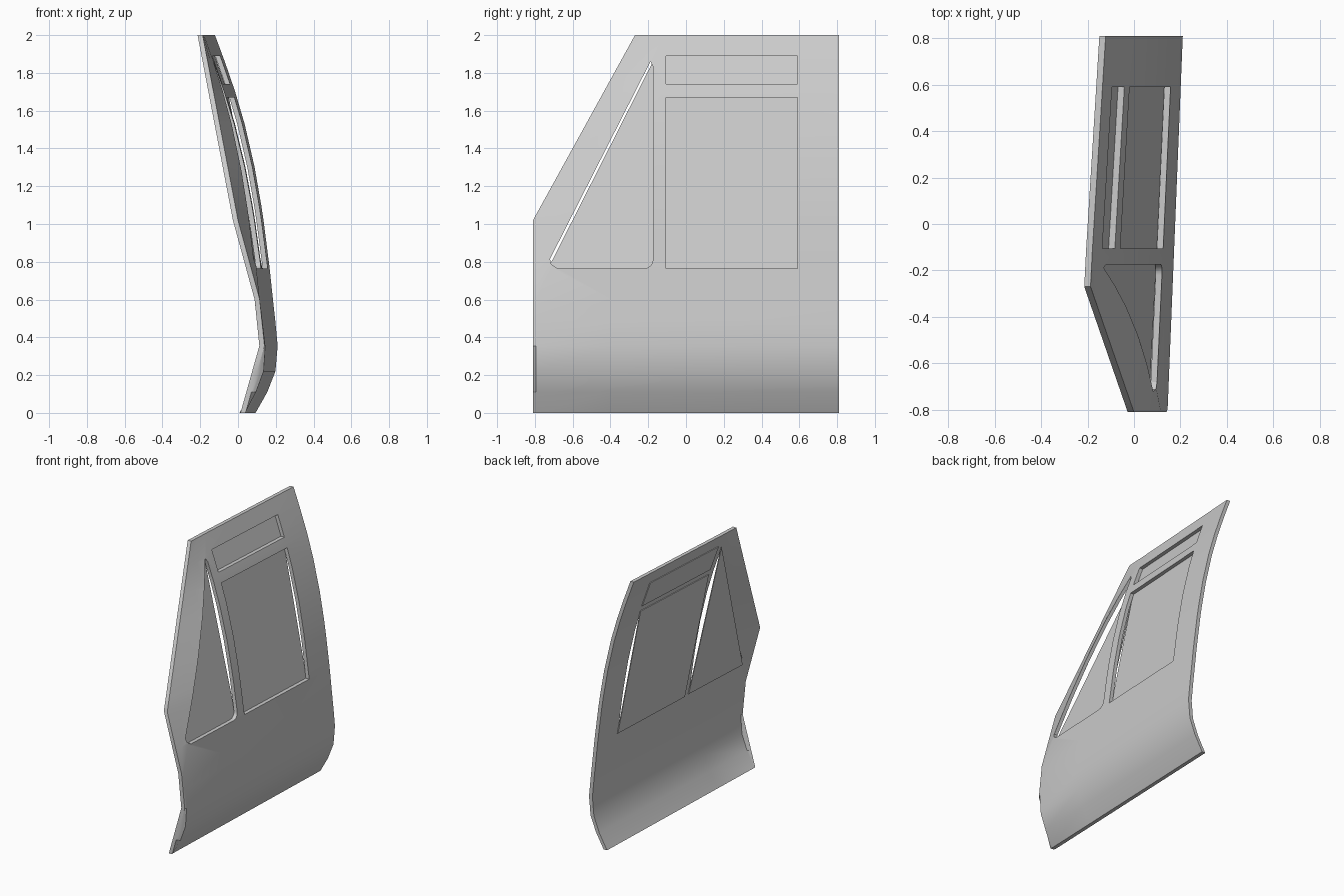
import bpy, bmesh, math

cube = bpy.data.objects.get("Cube")
if cube:
    bpy.data.objects.remove(cube, do_unlink=True)

grey = bpy.data.materials.new("plain_grey")
grey.use_nodes = True
colour = (0.6, 0.6, 0.6, 1)
grey.diffuse_color = colour
grey.node_tree.nodes["Principled BSDF"].inputs["Base Color"].default_value = colour

THICK = 0.027
# Section of the outer skin at the rear edge, as (z, x)
SECTION = [(0, .093), (.11, .155), (.22, .198), (.355, .21), (.49, .197), (.6, .185),
           (.77, .167), (1.02, .135), (1.1, .123), (1.3, .088), (1.53, .035),
           (1.7, -.015), (1.86, -.07), (2, -.122)]
# Front edge of the skin: depth and outline against height
FRONT_X = [(0, .04), (.355, .14), (.6, .115), (1.02, 0), (2, -.187)]
FRONT_Y = [(0, -.81), (1.02, -.81), (2, -.27)]
CREASE_Y = [(0, -.795), (.6, -.795), (2, -.117)]


def lerp_table(table, z):
    for (z0, v0), (z1, v1) in zip(table, table[1:]):
        if z <= z1:
            return v0 + (v1 - v0) * (z - z0) / (z1 - z0)
    return table[-1][1]


def main_x(y, z):
    return lerp_table(SECTION, z) - (.036 + .013 * z) * (.81 - y)


def skin_x(y, z):
    """Outer skin depth, folding inward ahead of the crease."""
    crease, edge = lerp_table(CREASE_Y, z), lerp_table(FRONT_Y, z)
    if y >= crease:
        return main_x(y, z)
    t = (crease - y) / (crease - edge)
    return main_x(crease, z) * (1 - t) + lerp_table(FRONT_X, z) * t


def finish(bm, name):
    bmesh.ops.recalc_face_normals(bm, faces=bm.faces)
    mesh = bpy.data.meshes.new(name)
    bm.to_mesh(mesh)
    bm.free()
    mesh.materials.append(grey)
    obj = bpy.data.objects.new(name, mesh)
    bpy.context.collection.objects.link(obj)
    return obj


def thicken(bm, depth):
    """Extrude the whole sheet toward the inside."""
    out = bmesh.ops.extrude_face_region(bm, geom=bm.faces[:], use_keep_orig=True)
    new = [g for g in out["geom"] if isinstance(g, bmesh.types.BMVert)]
    bmesh.ops.translate(bm, verts=new, vec=(-depth, 0, 0))


def prism(name, outline, depth, x_at):
    bm = bmesh.new()
    bm.faces.new([bm.verts.new((x_at(y, z), y, z)) for y, z in outline])
    thicken(bm, depth)
    return finish(bm, name)


def rect(y0, y1, z0, z1):
    return [(y0, z0), (y1, z0), (y1, z1), (y0, z1)]


# Curved door skin
bm = bmesh.new()
rows = []
for z, _ in SECTION:
    edge, crease = lerp_table(FRONT_Y, z), lerp_table(CREASE_Y, z)
    ys = [edge, (edge + crease) / 2] + [crease + (.81 - crease) * i / 4 for i in range(5)]
    rows.append([bm.verts.new((skin_x(y, z), y, z)) for y in ys])
for low, high in zip(rows, rows[1:]):
    for i in range(len(low) - 1):
        bm.faces.new((low[i], low[i + 1], high[i + 1], high[i]))
thicken(bm, THICK)
door = finish(bm, "door_panel")

# Window openings
corner = [(-.22 + .045 * math.sin(a), .81 - .045 * math.cos(a))
          for a in (math.pi / 2 * i / 4 for i in range(5))]
quarter = [(-.72, .815), (-.713, .787), (-.68, .765)] + corner + [(-.175, 1.835), (-.188, 1.86)]
openings = {
    "quarter_window_cutter": quarter,
    "main_window_cutter": rect(-.105, .59, .765, 1.67),
    "upper_window_cutter": rect(-.105, .59, 1.74, 1.89),
}
for name, outline in openings.items():
    cutter = prism(name, outline, 2, lambda y, z: 1)
    cutter.hide_render = True
    cutter.hide_viewport = True
    mod = door.modifiers.new(name, 'BOOLEAN')
    mod.operation = 'DIFFERENCE'
    mod.solver = 'EXACT'
    mod.object = cutter

# Bake the cuts and drop the cutters
bpy.context.view_layer.update()
baked = bpy.data.meshes.new_from_object(door.evaluated_get(bpy.context.evaluated_depsgraph_get()))
door.modifiers.clear()
door.data = baked
for name in openings:
    bpy.data.objects.remove(bpy.data.objects[name], do_unlink=True)

# Flat panes resting against the inner face
panes = {
    "quarter_pane": [(-.735, .755), (-.16, .755), (-.16, 1.89)],
    "main_pane": rect(-.12, .6, .75, 1.685),
    "upper_pane": rect(-.12, .6, 1.725, 1.91),
}
for name, outline in panes.items():
    prism(name, outline, .006, lambda y, z: skin_x(y, z) - THICK - .001)

# Smooth the curved skin, keeping edges sharp
bpy.ops.object.select_all(action='DESELECT')
door.select_set(True)
bpy.context.view_layer.objects.active = door
bpy.ops.object.shade_smooth_by_angle(angle=math.radians(30))
